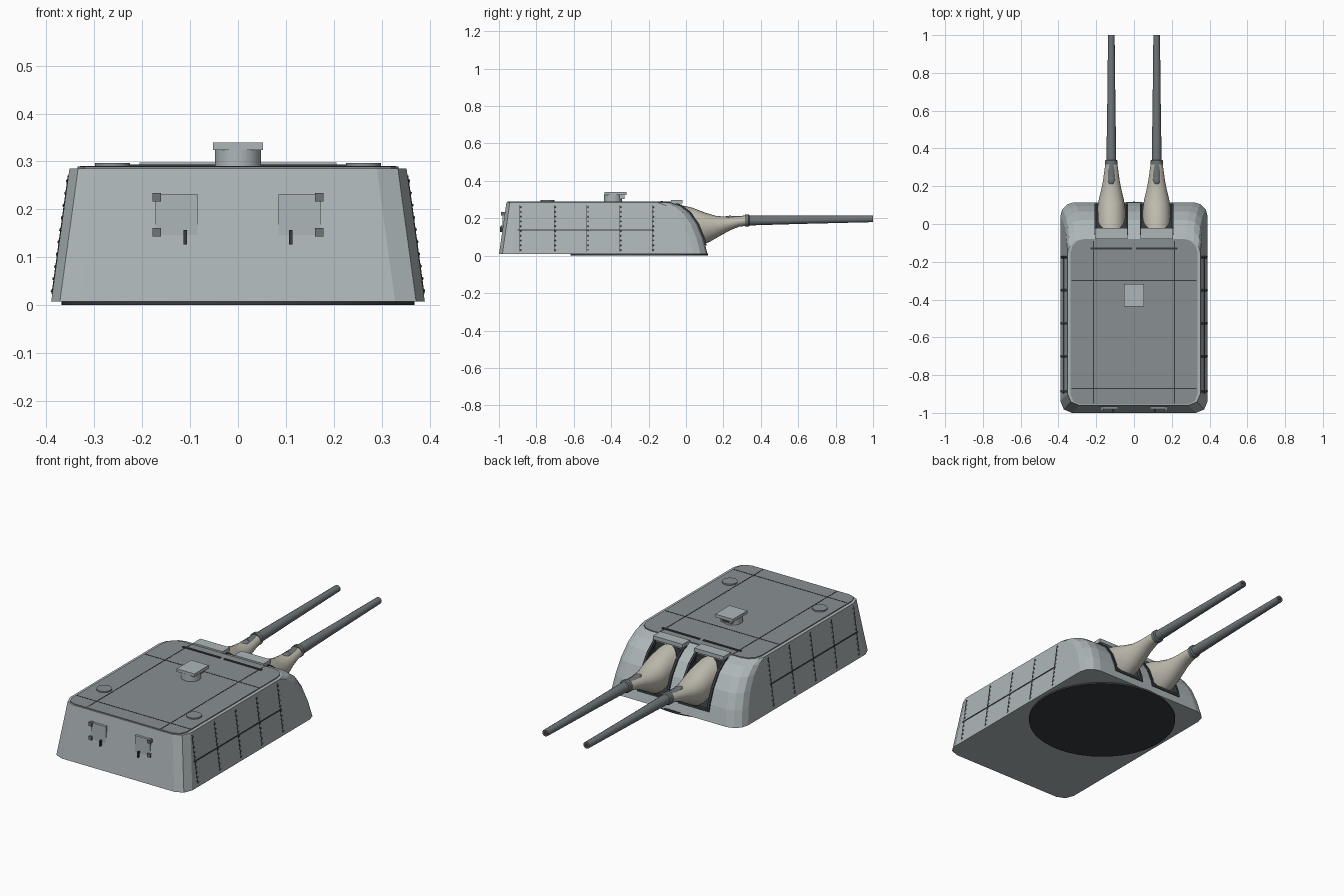
import bpy, bmesh
from math import sin, cos, pi, atan2
from mathutils import Vector, Matrix

if "Cube" in bpy.data.objects:
    bpy.data.objects.remove(bpy.data.objects["Cube"])


def material(name, c):
    m = bpy.data.materials.new(name)
    m.diffuse_color = (*c, 1)
    m.use_nodes = True
    m.node_tree.nodes["Principled BSDF"].inputs["Base Color"].default_value = m.diffuse_color
    return m


ARMOUR = material("armour", (.42, .47, .48))
ROOF = material("roof", (.25, .28, .29))
DARK = material("dark", (.04, .045, .05))
STEEL = material("steel", (.16, .18, .19))
CANVAS = material("canvas", (.52, .50, .43))


def finish(name, bm, mat, smooth=False):
    bmesh.ops.recalc_face_normals(bm, faces=bm.faces)
    me = bpy.data.meshes.new(name)
    bm.to_mesh(me)
    bm.free()
    ob = bpy.data.objects.new(name, me)
    bpy.context.collection.objects.link(ob)
    me.materials.append(mat)
    if smooth:
        bpy.ops.object.select_all(action='DESELECT')
        ob.select_set(True)
        bpy.context.view_layer.objects.active = ob
        bpy.ops.object.shade_smooth_by_angle(angle=0.6)
    return ob


def loft(name, rings, mat, smooth=False):
    bm = bmesh.new()
    vs = [[bm.verts.new(p) for p in r] for r in rings]
    n = len(vs[0])
    for a, b in zip(vs, vs[1:]):
        for i in range(n):
            j = (i + 1) % n
            bm.faces.new((a[i], a[j], b[j], b[i]))
    bm.faces.new(vs[0])
    bm.faces.new(vs[-1])
    return finish(name, bm, mat, smooth)


def boxes(name, items, mat, rot=None):
    """Boxes given as (centre, size), optionally turned about their centres."""
    bm = bmesh.new()
    for c, s in items:
        m = Matrix.Translation(c) @ (rot or Matrix()) @ Matrix.Diagonal((*s, 1))
        bmesh.ops.create_cube(bm, size=1, matrix=m)
    return finish(name, bm, mat)


def disc(name, x, y, z0, z1, r, mat, n=24):
    rings = [[(x + r * cos(2 * pi * i / n), y + r * sin(2 * pi * i / n), z)
              for i in range(n)] for z in (z0, z1)]
    return loft(name, rings, mat, True)


def outline(z, hw, yb, yf, rb, rf):
    """Rounded rectangle: two-facet back corners, three-facet front corners."""
    pts = []
    for sx, y, r, start, n in ((1, yf - rf, rf, 0, 3), (-1, yf - rf, rf, 90, 3),
                               (-1, yb + rb, rb, 180, 2), (1, yb + rb, rb, 270, 2)):
        for i in range(n + 1):
            a = (start + 90 * i / n) * pi / 180
            pts.append((sx * (hw - r) + r * cos(a), y + r * sin(a), z))
    return pts


# Armoured gunhouse lofted up the curved front profile
FRONT = [(.115, .008), (.095, .09), (.065, .165), (.02, .23), (-.03, .268), (-.08, .285)]


def wall_x(z):
    return .39 - .038 * (z - .008) / .277


def wall_back(z):
    return -1 + .04 * (z - .008) / .277


body = loft("gunhouse", [outline(z, wall_x(z), wall_back(z), y, .062, .075)
                         for y, z in FRONT], ARMOUR)

# Gun ports cut through the front
cutter = boxes("port_cutter", [((s * .12, .135, .23), (.165, .33, .34)) for s in (-1, 1)], DARK)
cutter.hide_render = True
mod = body.modifiers.new("ports", 'BOOLEAN')
mod.object = cutter
mod.operation = 'DIFFERENCE'
mod.solver = 'EXACT'
mod.material_mode = 'TRANSFER'
bpy.context.view_layer.objects.active = body
bpy.ops.object.modifier_apply(modifier=mod.name)
bpy.data.objects.remove(cutter)

# Turntable ring, roof plate and roof seams
disc("turntable", 0, -.25, 0, .012, .368, DARK, 64)
loft("roof_plate", [outline(z, .335, -.955, -.08, .05, .07) for z in (.28, .29)], ROOF)
boxes("roof_seams", [((0, -.3, .29), (.66, .005, .002)), ((0, -.87, .29), (.66, .005, .002)),
                     ((-.215, -.52, .29), (.005, .86, .002)),
                     ((.215, -.52, .29), (.005, .86, .002))], DARK)
boxes("roof_slits", [((s * .12, -.13, .291), (.22, .012, .005)) for s in (-1, 1)], DARK)
for s in (-1, 1):
    disc("roof_hatch", s * .262, -.74, .286, .297, .037, ROOF)

# Sighting periscope
disc("periscope_post", 0, -.39, .286, .326, .048, ARMOUR)
boxes("periscope_head", [((0, -.377, .332), (.104, .12, .016)),
                         ((0, -.36, .314), (.064, .06, .022))], ARMOUR)
boxes("periscope_window", [((0, -.33, .314), (.046, .004, .012))], DARK)

# Guns: port frame, hood, canvas boot, collar and barrel
TOP = [(-.035, .272), (.03, .258), (.1, .231), (.16, .213), (.22, .208), (.28, .21), (.325, .214)]
LOW = [(.1, .064), (.125, .073), (.165, .096), (.2, .116), (.24, .138), (.285, .155), (.325, .16)]
HALF = [.074, .074, .066, .054, .044, .037, .031]


def barrel_rings(x, prof, n=16):
    return [[(x + r * cos(2 * pi * i / n), y, .188 + .0134 * (y - .33) + r * sin(2 * pi * i / n))
             for i in range(n)] for y, r in prof]


for s in (-1, 1):
    x = s * .12
    rings = []
    for t, l, h in zip(TOP, LOW, HALF):
        t, l = Vector((x, *t)), Vector((x, *l))
        mid, up = (t + l) / 2, (t - l) / 2
        rings.append([mid + up * cos(2 * pi * i / 20) + Vector((h * sin(2 * pi * i / 20), 0, 0))
                      for i in range(20)])
    loft("canvas_boot", rings, CANVAS, True)
    boxes("port_hood", [((x, -.05, .288), (.172, .06, .02))], ARMOUR)

    path = [(.102, .06)] + FRONT[1:5] + [(-.055, .278)]
    for e in (-1, 1):
        ex = x + e * .083
        loft("port_frame_side", [[(ex - .006, y - .01, z - .006), (ex + .006, y - .01, z - .006),
                                  (ex + .006, y + .006, z + .004), (ex - .006, y + .006, z + .004)]
                                 for y, z in path], DARK)
    boxes("port_frame_sill", [((x, .1, .06), (.178, .018, .012))], DARK)

    loft("barrel_collar", barrel_rings(x, [(.315, .033), (.335, .033), (.34, .027)]), STEEL, True)
    loft("gun_barrel", barrel_rings(x, [(.25, .026), (.36, .026), (.6, .022), (1, .0175),
                                        (1, .011)]), STEEL, True)
    loft("muzzle_bore", barrel_rings(x, [(.98, .0112), (1.0003, .0112)]), DARK)

    # Oval patch on the boot
    bm = bmesh.new()
    bmesh.ops.create_uvsphere(bm, u_segments=16, v_segments=8, radius=1,
                              matrix=Matrix.Translation((x, .235, .204))
                              @ Matrix.Diagonal((.019, .028, .01, 1)))
    finish("boot_patch", bm, STEEL, True)

# Side wall seams and rivet columns
COLUMNS = (-.89, -.705, -.53, -.355, -.18)
for s in (-1, 1):
    tilt = Matrix.Rotation(-s * atan2(.038, .277), 4, 'Y')
    boxes("side_seam", [((s * wall_x(.138), -.535, .138), (.004, .73, .006))], DARK, tilt)
    boxes("side_joints", [((s * wall_x(.147), y, .147), (.003, .003, .25))
                          for y in COLUMNS], DARK, tilt)
    bm = bmesh.new()
    for y in COLUMNS:
        for k in range(10):
            z = .03 + k * .0255
            bmesh.ops.create_icosphere(bm, subdivisions=1, radius=.0045, matrix=Matrix.Translation(
                (s * wall_x(z), y + .006, z)))
    finish("side_rivets", bm, STEEL)

    # Rear access door with hinges and handle
    boxes("rear_door", [((s * .1285, -.968, .16), (.087, .024, .145))], ARMOUR)
    boxes("door_hinges", [((s * .17, -.976, z), (.018, .026, .018)) for z in (.225, .152)], STEEL)
    boxes("door_handle", [((s * .11, -.984, .142), (.007, .02, .03))], DARK)
